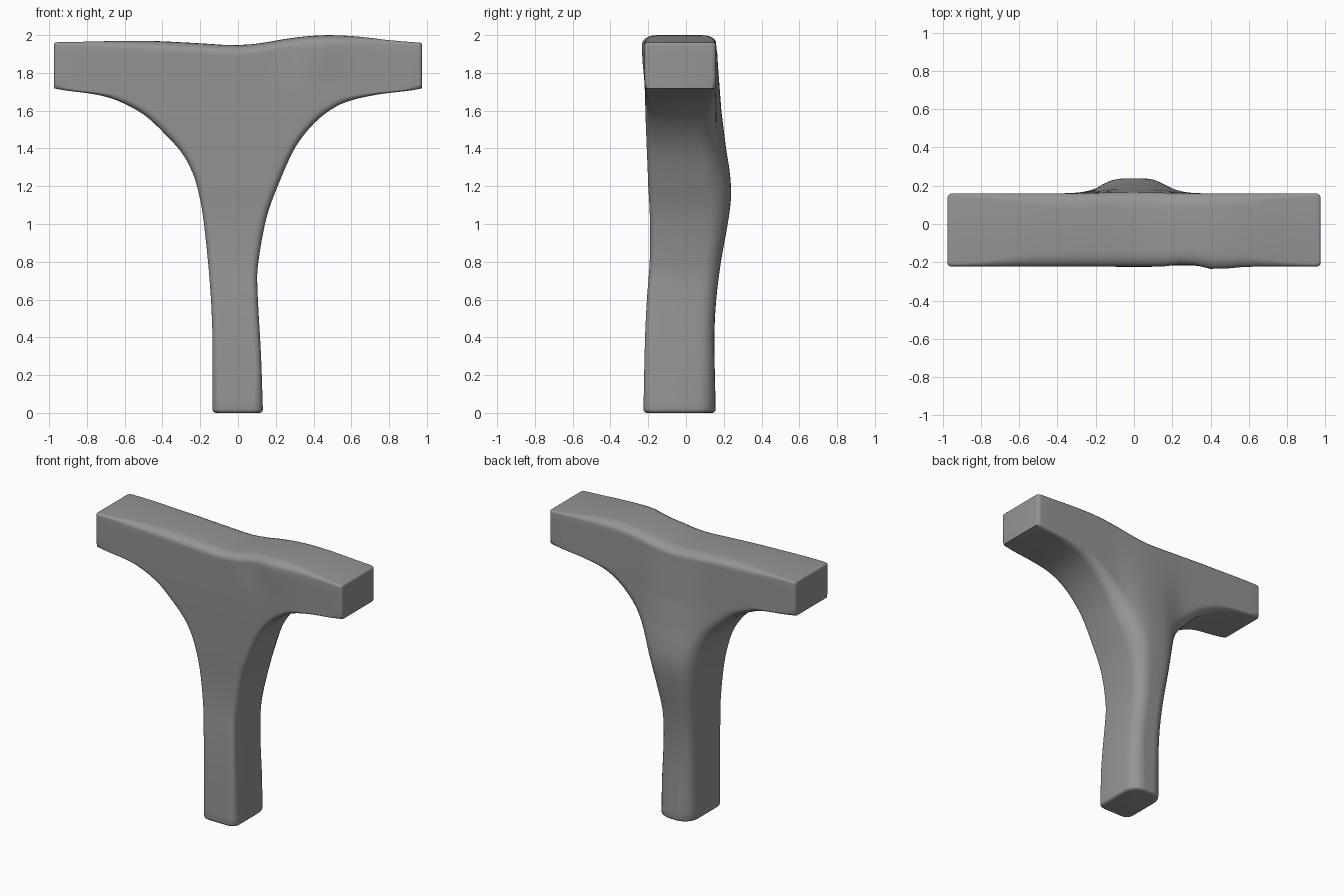
import bpy, bmesh
from math import sin, cos, pi, exp, hypot

if "Cube" in bpy.data.objects:
    bpy.data.objects.remove(bpy.data.objects["Cube"])

# outlines of the two sides (x, z), floor to arm tip
LEFT = [(-.135, 0), (-.135, .4), (-.15, .7), (-.18, 1.0), (-.205, 1.15), (-.24, 1.27), (-.3, 1.38),
        (-.4, 1.49), (-.5, 1.58), (-.63, 1.65), (-.75, 1.685), (-.9, 1.705), (-.975, 1.718)]
RIGHT = [(.132, 0), (.122, .3), (.103, .65), (.108, .8), (.15, 1.03), (.21, 1.2), (.3, 1.4),
         (.4, 1.53), (.5, 1.61), (.6, 1.655), (.75, 1.687), (.9, 1.705), (.975, 1.718)]
# wavy top edge z(x), front and back depth y(z), edge rounding r(z)
TOP = [(-.975, 1.962), (-.5, 1.97), (-.2, 1.957), (-.03, 1.947), (.1, 1.955), (.3, 1.987), (.48, 2.0),
       (.65, 1.991), (.8, 1.973), (.975, 1.96)]
FRONT = [(0, -.225), (.4, -.217), (.6, -.207), (.8, -.192), (1.0, -.19), (1.2, -.2), (1.6, -.215), (2, -.222)]
BACK = [(0, .157), (.4, .15), (.6, .16), (.8, .185), (1.0, .22), (1.14, .238), (1.25, .234), (1.4, .212),
        (1.6, .187), (1.96, .163)]
BACK_ROUND = [(0, .1), (.3, .085), (.8, .085), (1.3, .09), (1.6, .06), (1.72, .025), (2, .015)]
FRONT_ROUND = [(0, .05), (.3, .035), (1.6, .035), (1.75, .015), (2, .012)]


def spline(p, i, t):
    a, b, c, d = p[max(i - 1, 0)], p[i], p[i + 1], p[min(i + 2, len(p) - 1)]
    return [.5 * (2 * q + (r - o) * t + (2 * o - 5 * q + 4 * r - s) * t * t + (3 * q - o - 3 * r + s) * t ** 3)
            for o, q, r, s in zip(a, b, c, d)]


def curve(p, x):
    x = min(max(x, p[0][0]), p[-1][0])
    i = max(k for k in range(len(p) - 1) if p[k][0] <= x)
    return spline(p, i, (x - p[i][0]) / (p[i + 1][0] - p[i][0]))[1]


def front_y(x, z):
    high = exp(-((z - 1.92) / .12) ** 2)
    return curve(FRONT, z) + high * (.02 * exp(-((x - .28) / .06) ** 2) - .014 * exp(-((x - .43) / .12) ** 2))


def back_y(x, z):
    bulge = curve(BACK, z) - .16
    return .16 + bulge * exp(-abs(x / .22) ** 3)


# rows: left point, right point, share of arm height
rows = []
for i in range(len(LEFT) - 1):
    for k in range(4):
        rows.append((spline(LEFT, i, k / 4), spline(RIGHT, i, k / 4), 0))
rows += [(LEFT[-1], RIGHT[-1], t) for t in (0, .08, .25, .5, .75)]

CORNER = [k * pi / 12 for k in range(7)]
INNER = 24
bm = bmesh.new()
rings = []


def slope(a, b):
    d = hypot(b[0] - a[0], b[1] - a[1])
    return max(.25, abs(b[1] - a[1]) / d) if d > 1e-6 else 1


def strip(xl, xr, zl, zr, t, back, sl, sr, inset, rise):
    """One edge-to-edge line of vertices across the front or back."""
    r = max(.01, curve(BACK_ROUND if back else FRONT_ROUND, (zl + zr) / 2))
    wide = (xr - xl) * .45
    rl, rr = min(r / sl, wide), min(r / sr, wide)
    a, b = xl + rl, xr - rr
    pts = [(a - rl * cos(c), r * (1 - sin(c))) for c in CORNER]
    pts += [(a + (b - a) * k / INNER, 0) for k in range(1, INNER)]
    pts += [(b + rr * cos(c), r * (1 - sin(c))) for c in reversed(CORNER)]
    out = []
    for x, dy in pts:
        z = zl + (zr - zl) * (x - xl) / (xr - xl)
        e = inset
        if rise is None:
            z += (curve(TOP, x) - z) * t
        else:
            mid = exp(-(x / .75) ** 6)
            size = .015 + .03 * mid
            z = curve(TOP, x) - size * (1 - rise)
            e *= size * (1 + .8 * mid)
        y = back_y(x, z) - dy - e if back else front_y(x, z) + dy + e
        out.append(bm.verts.new((x, y, z)))
    return out


def ring(l, r, t, sl=1, sr=1, inset=0, rise=None, end=0, dz=0):
    args = (l[0] + end, r[0] - end, l[1] + dz, r[1] + dz, t)
    rings.append([strip(*args, back, sl, sr, inset, rise) for back in (False, True)])


# rounded foot
for a in (0, pi / 6, pi / 3, pi / 2):
    e = .018 * (1 - sin(a))
    ring(LEFT[0], RIGHT[0], 0, inset=e, end=e, dz=.018 * (1 - cos(a)))
# stem, flare and arms
for p, (l, r, t) in zip(rows, rows[1:]):
    ring(l, r, t, slope(p[0], l), slope(p[1], r))
# rounded top edge
for k in range(6):
    a = k * pi / 10
    ring(LEFT[-1], RIGHT[-1], 1, inset=1 - cos(a), rise=sin(a), end=.012 * (1 - cos(a)))

# skin the rings and close both ends
for (f0, b0), (f1, b1) in zip(rings, rings[1:]):
    lo, hi = f0 + b0[::-1], f1 + b1[::-1]
    for j in range(len(lo)):
        k = (j + 1) % len(lo)
        bm.faces.new((lo[j], lo[k], hi[k], hi[j]))
for f, b in (rings[0], rings[-1]):
    for j in range(len(f) - 1):
        bm.faces.new((f[j], f[j + 1], b[j + 1], b[j]))
bmesh.ops.recalc_face_normals(bm, faces=bm.faces)

mesh = bpy.data.meshes.new("pillar_with_beam")
bm.to_mesh(mesh)
bm.free()
obj = bpy.data.objects.new("pillar_with_beam", mesh)
bpy.context.collection.objects.link(obj)

# dark grey finish
mat = bpy.data.materials.new("dark_grey")
mat.diffuse_color = (.3, .3, .3, 1)
mat.use_nodes = True
mat.node_tree.nodes["Principled BSDF"].inputs["Base Color"].default_value = mat.diffuse_color
mesh.materials.append(mat)

bpy.context.view_layer.objects.active = obj
obj.select_set(True)
bpy.ops.object.shade_smooth_by_angle(angle=.8)
